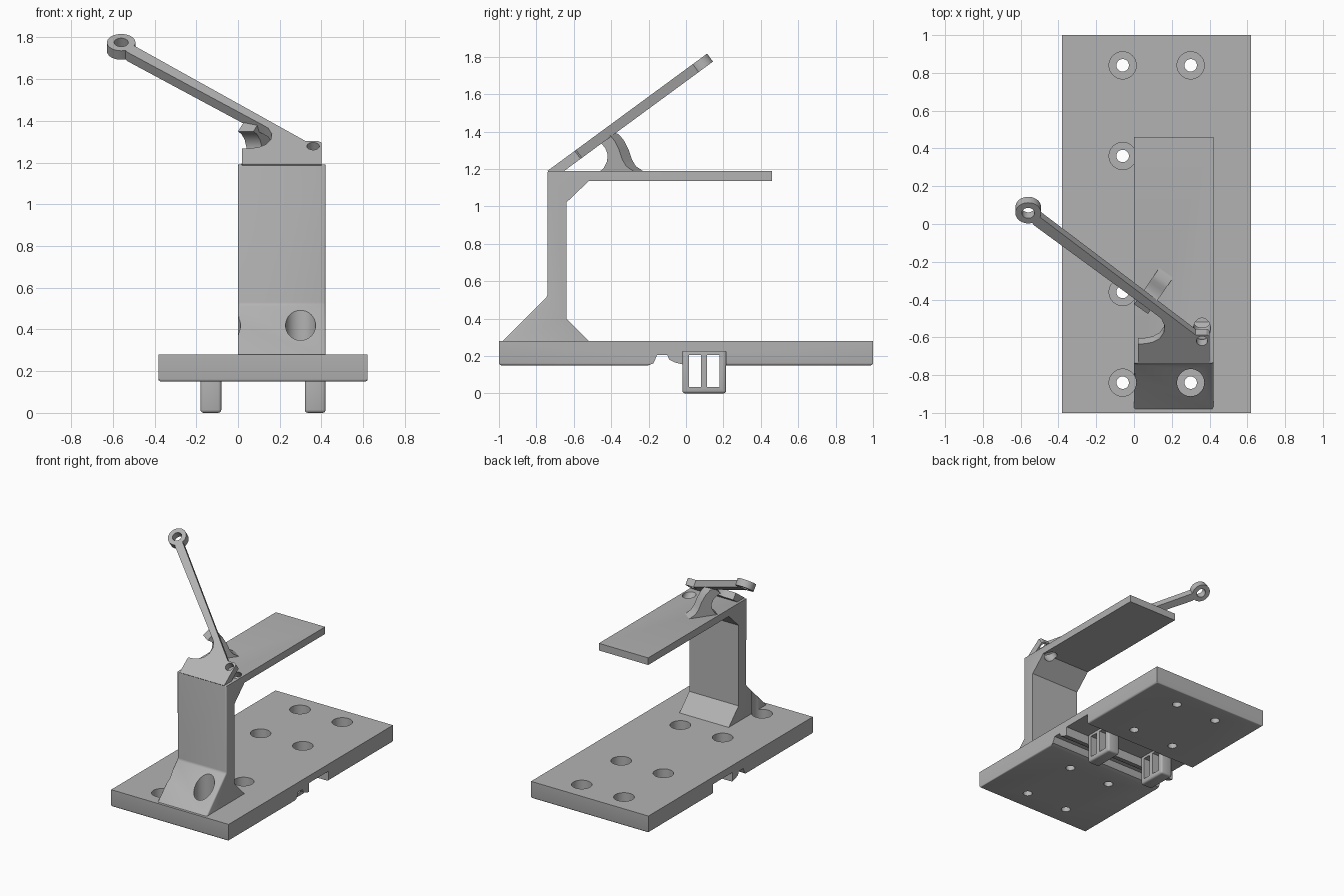
import bpy, bmesh, math
from mathutils import Matrix, Vector

if "Cube" in bpy.data.objects:
    bpy.data.objects.remove(bpy.data.objects["Cube"])

grey = bpy.data.materials.new("plain grey")
grey.use_nodes = True
grey.diffuse_color = (0.45, 0.45, 0.45, 1)
grey.node_tree.nodes["Principled BSDF"].inputs["Base Color"].default_value = grey.diffuse_color


def frame(origin, a, b):
    """Matrix whose x and y axes are a and b, with z across them."""
    a, b = Vector(a).normalized(), Vector(b).normalized()
    m = Matrix((a, b, a.cross(b))).transposed().to_4x4()
    m.translation = origin
    return m


def finish(name, bm):
    bmesh.ops.recalc_face_normals(bm, faces=bm.faces)
    mesh = bpy.data.meshes.new(name)
    bm.to_mesh(mesh)
    bm.free()
    mesh.materials.append(grey)
    obj = bpy.data.objects.new(name, mesh)
    bpy.context.collection.objects.link(obj)
    return obj


def extrude(name, outline, lo, hi, matrix, round_edge=None, radius=0.012):
    """Extrude an outline from lo to hi; round the edges picked by a test on their ends."""
    bm = bmesh.new()
    face = bm.faces.new([bm.verts.new((x, y, lo)) for x, y in outline])
    new = bmesh.ops.extrude_face_region(bm, geom=[face])["geom"]
    bmesh.ops.translate(bm, vec=(0, 0, hi - lo),
                        verts=[v for v in new if isinstance(v, bmesh.types.BMVert)])
    bm.transform(matrix)
    bmesh.ops.recalc_face_normals(bm, faces=bm.faces)
    if round_edge:
        edges = [e for e in bm.edges if round_edge(e.verts[0].co, e.verts[1].co)]
        bmesh.ops.bevel(bm, geom=edges, offset=radius, segments=3, profile=0.5, affect='EDGES')
    return finish(name, bm)


def cylinder(name, matrix, x, y, lo, hi, radius, sides=40):
    bm = bmesh.new()
    bmesh.ops.create_cone(bm, cap_ends=True, segments=sides, radius1=radius, radius2=radius,
                          depth=hi - lo, matrix=matrix @ Matrix.Translation((x, y, (lo + hi) / 2)))
    return finish(name, bm)


def combine(obj, tools, operation='DIFFERENCE'):
    bpy.context.view_layer.objects.active = obj
    for tool in tools:
        mod = obj.modifiers.new("cut", 'BOOLEAN')
        mod.operation, mod.solver, mod.object = operation, 'EXACT', tool
        bpy.ops.object.modifier_apply(modifier=mod.name)


def drop(tools):
    for tool in tools:
        bpy.data.objects.remove(tool)


WORLD = Matrix.Identity(4)
SIDE = frame((0, 0, 0), (0, 1, 0), (0, 0, 1))   # outline in y, z; depth along x

# Base plate with the underside channel and groove
BOTTOM, TOP = 0.15, 0.28
base = extrude("base_plate", [
    (-1, TOP), (-1, BOTTOM), (-0.2, BOTTOM), (-0.175, 0.16), (-0.165, 0.18), (-0.155, 0.205),
    (-0.1, 0.205), (-0.09, 0.18), (-0.06, 0.165), (-0.02, 0.155), (-0.02, 0.225),
    (0.215, 0.225), (0.215, BOTTOM), (1, BOTTOM), (1, TOP)], -0.38, 0.62, SIDE,
    lambda p, q: max(p.z, q.z) < BOTTOM + 0.001 and
    (abs(p.y) > 0.99 and abs(q.y) > 0.99 or abs(p.x - q.x) < 0.01))

# Upright post with flared foot, gussets and overhanging platform
post = extrude("post_and_platform", [
    (-0.98, TOP), (-0.74, 0.52), (-0.74, 1.19), (0.46, 1.19), (0.46, 1.135), (-0.52, 1.135),
    (-0.64, 1.02), (-0.64, 0.4), (-0.52, TOP)], 0, 0.42, SIDE,
    lambda p, q: max(p.y, q.y) < -0.73 and max(p.z, q.z) > 0.3, 0.01)

# Counterbored screw holes
holes = []
for x in (-0.06, 0.3):
    for y in (-0.84, -0.36, 0.36, 0.84):
        holes.append(cylinder("screw_head_cutter", WORLD, x, y, 0.2, 0.7, 0.072))
        holes.append(cylinder("screw_cutter", WORLD, x, y, 0.1, 0.25, 0.033))
combine(base, holes)
combine(post, [h for h in holes if h.name.startswith("screw_head")])
drop(holes)

# Strap loops under the base, each with two windows
loops = []
for side, x in (("right", -0.18), ("left", 0.32)):
    loop = extrude(side + "_strap_loop", [(-0.02, 0), (0.215, 0), (0.215, 0.235), (-0.02, 0.235)],
                   x, x + 0.1, SIDE, lambda p, q: True, 0.015)
    windows = [extrude("window_cutter", [(y, 0.035), (y + 0.065, 0.035), (y + 0.065, 0.205), (y, 0.205)],
                       x - 0.1, x + 0.2, SIDE) for y in (0.015, 0.113)]
    combine(loop, windows)
    drop(windows)
    loops.append(loop)

# Slanted lever: outline lies in the tilted plane, thickness goes below it
tilt = math.radians(36.3)
TILTED = frame((0, -0.74, 1.19), (1, 0, 0), (0, math.cos(tilt), math.sin(tilt)))
THICK = 0.053
lever = extrude("lever_arm", [
    (0.02, 0), (0.4, 0), (0.4, 0.18), (0.385, 0.19), (0.325, 0.19), (-0.5, 0.965), (-0.56, 0.96), (-0.53, 0.91),
    (0.12, 0.32), (0.145, 0.295), (0.162, 0.25), (0.158, 0.205), (0.135, 0.165), (0.1, 0.142),
    (0.06, 0.132), (0.02, 0.13)], -THICK, 0, TILTED)
ring = cylinder("ring", TILTED, -0.56, 0.99, -THICK, 0, 0.068)
combine(lever, [ring], 'UNION')
pin_holes = [cylinder("ring_cutter", TILTED, -0.56, 0.99, -0.2, 0.1, 0.034),
             cylinder("pin_cutter", TILTED, 0.36, 0.15, -0.5, 0.1, 0.03),
             cylinder("pin_head_cutter", TILTED, 0.36, 0.15, -0.5, -THICK, 0.045)]
combine(lever, pin_holes[:2])
combine(post, pin_holes[2:])
drop(pin_holes + [ring])

# Curved strut holding the lever above the platform
ACROSS = frame((0.1, -0.36, 0), (0.57, 0.82, 0), (0, 0, 1))
strut = extrude("lever_strut", [
    (-0.1, 1.18), (-0.065, 1.205), (-0.045, 1.24), (-0.04, 1.275), (-0.055, 1.31), (-0.08, 1.335), (-0.11, 1.35),
    (-0.06, 1.395), (-0.03, 1.385), (0.005, 1.35), (0.035, 1.3), (0.055, 1.25), (0.08, 1.215),
    (0.115, 1.195), (0.14, 1.18)], -0.045, 0.045, ACROSS)

# Smooth shading on curves, crisp edges elsewhere
for obj in [base, post, lever, strut] + loops:
    bpy.ops.object.select_all(action='DESELECT')
    obj.select_set(True)
    bpy.context.view_layer.objects.active = obj
    bpy.ops.object.shade_smooth_by_angle(angle=math.radians(32))
